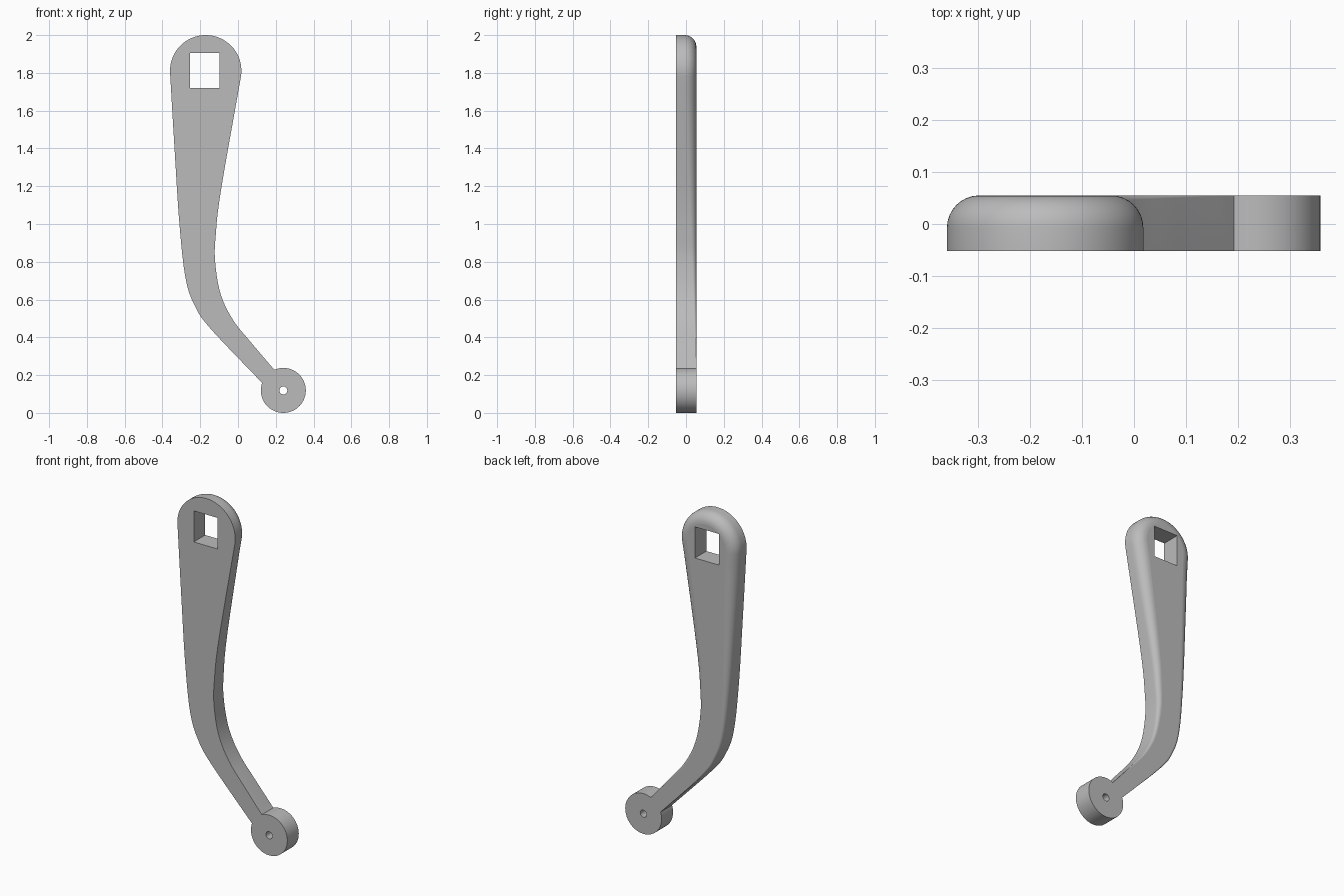
import bpy, bmesh
from math import sin, cos, pi, radians
from mathutils import Vector

if "Cube" in bpy.data.objects:
    bpy.data.objects.remove(bpy.data.objects["Cube"])

FRONT, BACK = -0.052, 0.055
HUB, HUB_R = Vector((0.24, 0.119)), 0.119
HEAD, HEAD_R = Vector((-0.171, 1.811)), 0.189

metal = bpy.data.materials.new("grey metal")
metal.use_nodes = True
metal.diffuse_color = (0.5, 0.5, 0.5, 1)
metal.node_tree.nodes["Principled BSDF"].inputs["Base Color"].default_value = (0.5, 0.5, 0.5, 1)


def arc(centre, radius, start, end, steps):
    angles = [radians(start + (end - start) * i / steps) for i in range(steps + 1)]
    return [centre + radius * Vector((cos(a), sin(a))) for a in angles]


def spline(points, steps=8):
    """Smooth curve through the points, ends left out."""
    p = [Vector(q) for q in points]
    p = [2 * p[0] - p[1]] + p + [2 * p[-1] - p[-2]]
    out = []
    for a, b, c, d in zip(p, p[1:], p[2:], p[3:]):
        for i in range(steps):
            t = i / steps
            out.append(0.5 * (2 * b + (c - a) * t + (2 * a - 5 * b + 4 * c - d) * t * t
                              + (3 * b - a - 3 * c + d) * t ** 3))
    return out[1:]


# Outline: round head, outer edge, hub, inner edge
head = arc(HEAD, HEAD_R, -9.5, 183.6, 48)
hub = arc(HUB, HUB_R, 160.5, 473.6, 56)
outer = spline([head[-1], (-0.336, 1.4), (-0.31, 1.0), (-0.277, 0.71),
                (-0.225, 0.56), (-0.14, 0.44), hub[0]])
inner = spline([hub[-1], (0.08, 0.36), (-0.025, 0.49), (-0.092, 0.63), (-0.121, 0.8),
                (-0.118, 0.94), (-0.09, 1.18), head[0]])
outline = head + outer + hub + inner
count = len(outline)


def ring(bm, angle):
    """One loop of the back rounding, which fades out towards the hub."""
    verts = []
    for i, p in enumerate(outline):
        t = (outline[(i + 1) % count] - outline[i - 1]).normalized()
        r = 0.062 * min(max((p.y - 0.25) / 1.45, 0), 1)
        q = p + Vector((-t.y, t.x)) * r * (1 - cos(angle))
        verts.append(bm.verts.new((q.x, BACK - r * (1 - sin(angle)), q.y)))
    return verts


# Crank arm body
bm = bmesh.new()
loops = [[bm.verts.new((p.x, FRONT, p.y)) for p in outline]]
loops += [ring(bm, pi / 2 * k / 8) for k in range(9)]
for a, b in zip(loops, loops[1:]):
    for i in range(count):
        j = (i + 1) % count
        bm.faces.new((a[i], a[j], b[j], b[i]))
bm.faces.new(loops[0])
bm.faces.new(loops[-1])
bmesh.ops.remove_doubles(bm, verts=bm.verts, dist=0.00005)
bmesh.ops.recalc_face_normals(bm, faces=bm.faces)
mesh = bpy.data.meshes.new("crank_arm")
bm.to_mesh(mesh)
bm.free()
arm = bpy.data.objects.new("crank_arm", mesh)
bpy.context.collection.objects.link(arm)
mesh.materials.append(metal)

# Square socket in the head and round hole in the hub
bpy.ops.mesh.primitive_cube_add(size=1, location=(-0.175, 0, 1.813))
socket = bpy.context.object
socket.name = "socket_cutter"
socket.scale = (0.156, 0.4, 0.184)
bpy.ops.mesh.primitive_cylinder_add(vertices=24, radius=0.021, depth=0.4,
                                    location=(HUB.x, 0, HUB.y), rotation=(pi / 2, 0, 0))
hole = bpy.context.object
hole.name = "hole_cutter"

bpy.ops.object.select_all(action="DESELECT")
bpy.context.view_layer.objects.active = arm
arm.select_set(True)
for cutter in (socket, hole):
    cutter.hide_render = True
    mod = arm.modifiers.new("cut", "BOOLEAN")
    mod.operation, mod.solver, mod.object = "DIFFERENCE", "EXACT", cutter
    bpy.ops.object.modifier_apply(modifier=mod.name)
    bpy.data.objects.remove(cutter)

# Smooth sides, flat front and back
bpy.ops.object.shade_smooth_by_angle(angle=radians(30))
for face in arm.data.polygons:
    if abs(face.normal.y) > 0.999:
        face.use_smooth = False
